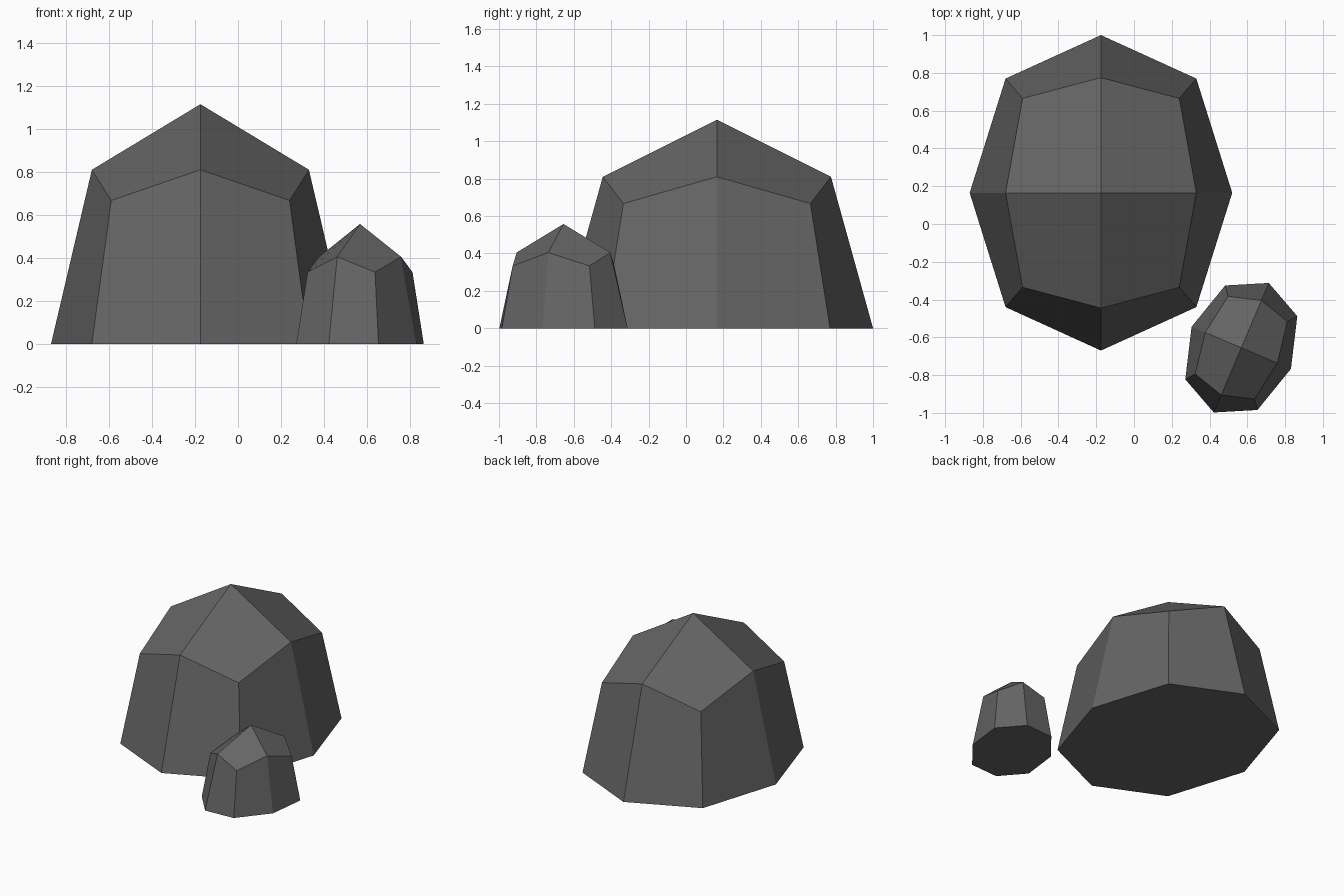
import bpy, bmesh, math
from mathutils import Matrix, Vector

if "Cube" in bpy.data.objects:
    bpy.data.objects.remove(bpy.data.objects["Cube"])

stone = bpy.data.materials.new("dark grey stone")
stone.diffuse_color = (0.13, 0.13, 0.13, 1)
stone.use_nodes = True
stone.node_tree.nodes["Principled BSDF"].inputs["Base Color"].default_value = stone.diffuse_color


def ring(bm, axis, diag, z_axis, z_diag):
    """Eight points, alternating axis points and diagonal points."""
    pts = []
    for i in range(8):
        a = i * math.pi / 4
        c, s = round(math.cos(a), 3), round(math.sin(a), 3)
        if i % 2:
            co = (math.copysign(diag[0], c), math.copysign(diag[1], s), z_diag)
        else:
            co = (c * axis[0], s * axis[1], z_axis)
        pts.append(bm.verts.new(co))
    return pts


def rock(name, location, scale, angle):
    bm = bmesh.new()
    base = ring(bm, (0.695, 0.835), (0.505, 0.605), 0, 0)
    rim = ring(bm, (0.505, 0.61), (0.415, 0.50), 0.81, 0.667)
    apex = bm.verts.new((0, 0, 1.115))
    # flat underside, leaning sides, four-sided cap
    bm.faces.new(base[::-1])
    for i in range(8):
        j = (i + 1) % 8
        bm.faces.new((base[i], base[j], rim[j], rim[i]))
    for i in range(0, 8, 2):
        bm.faces.new((apex, rim[i], rim[i + 1], rim[(i + 2) % 8]))
    bmesh.ops.recalc_face_normals(bm, faces=bm.faces)
    bm.transform(Matrix.LocRotScale(
        Vector(location), Matrix.Rotation(angle, 3, 'Z').to_quaternion(), Vector(scale)))
    mesh = bpy.data.meshes.new(name)
    bm.to_mesh(mesh)
    bm.free()
    mesh.materials.append(stone)
    bpy.context.collection.objects.link(bpy.data.objects.new(name, mesh))


rock("large_rock", (-0.175, 0.165, 0), (1, 1, 1), 0)
rock("small_rock", (0.568, -0.655, 0), (0.411, 0.446, 0.5), math.radians(-23))
